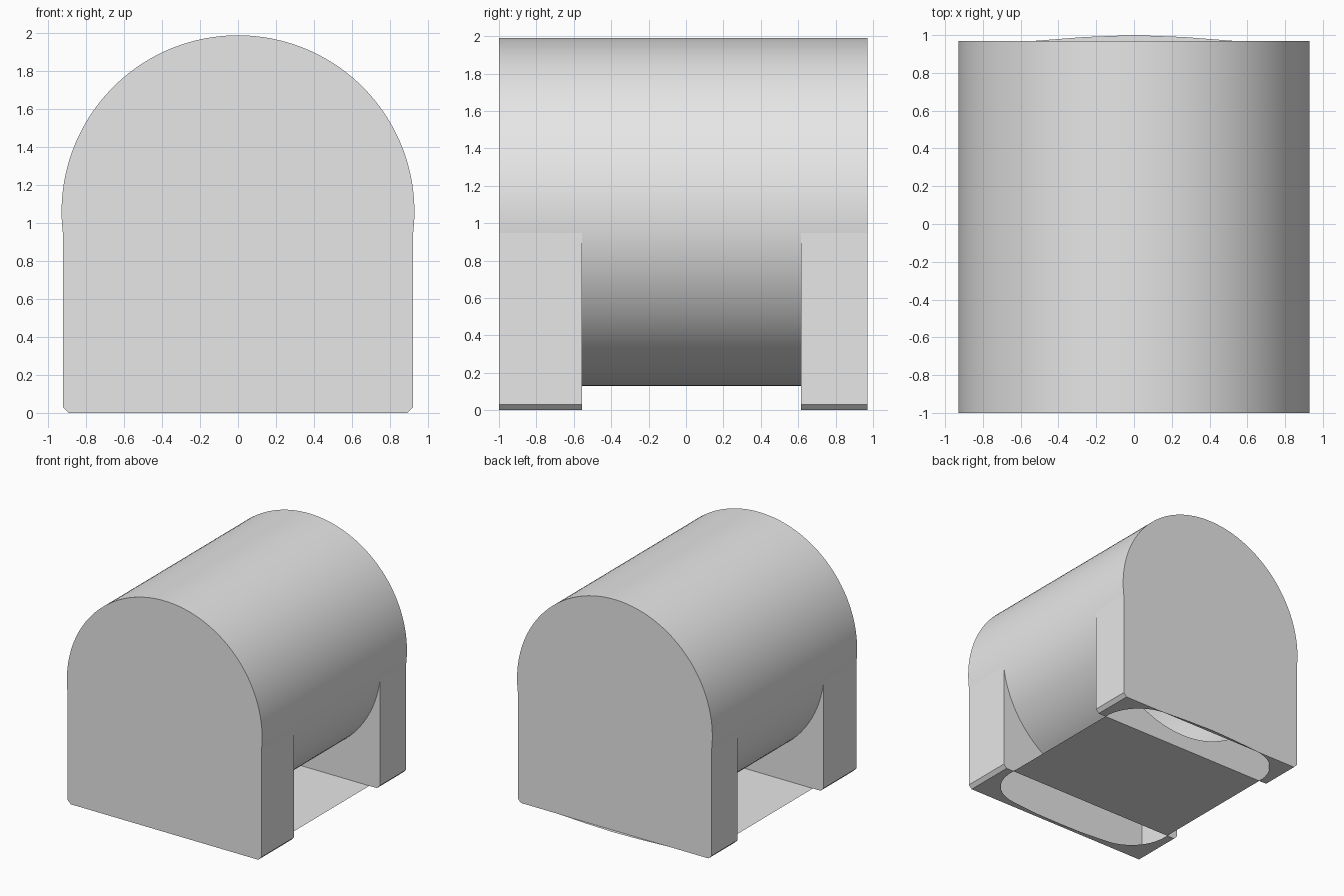
import bpy, bmesh, math
from mathutils import Vector

cube = bpy.data.objects.get("Cube")
if cube:
    bpy.data.objects.remove(cube, do_unlink=True)

# Main dimensions
R, AXIS = 0.93, 1.06            # barrel radius and axis height
W, BEVEL = 0.923, 0.03          # half width of the feet and their bottom bevel
FRONT, BACK = -1.0, 0.97
INNER_FRONT, INNER_BACK = -0.555, 0.615
DIP = math.acos(W / R)          # angle below the axis where the sides begin
SHEET = 0.82                    # half width of the floor sheet

grey = bpy.data.materials.new("plain grey")
grey.use_nodes = True
grey.diffuse_color = (0.8, 0.8, 0.8, 1)
grey.node_tree.nodes["Principled BSDF"].inputs["Base Color"].default_value = (0.8, 0.8, 0.8, 1)


def arc(cx, cy, r, start, end, n):
    return [(cx + r * math.cos(start + (end - start) * i / n),
             cy + r * math.sin(start + (end - start) * i / n)) for i in range(n + 1)]


def add_face(bm, points, outward):
    """Add a polygon turned to face the outward direction."""
    face = bm.faces.new([bm.verts.new(p) for p in points])
    face.normal_update()
    if face.normal.dot(Vector(outward)) < 0:
        face.normal_flip()


def add_strip(bm, profile, ys):
    """Sweep an x-z profile along y, facing away from the barrel axis."""
    for (xa, za), (xb, zb) in zip(profile, profile[1:]):
        out = (xa + xb, 0, za + zb - 2 * AXIS)
        for y0, y1 in zip(ys, ys[1:]):
            add_face(bm, [(xa, y0, za), (xb, y0, zb), (xb, y1, zb), (xa, y1, za)], out)


def finish(bm, name):
    bmesh.ops.remove_doubles(bm, verts=bm.verts, dist=0.0002)
    mesh = bpy.data.meshes.new(name)
    bm.to_mesh(mesh)
    bm.free()
    mesh.materials.append(grey)
    obj = bpy.data.objects.new(name, mesh)
    bpy.context.collection.objects.link(obj)
    bpy.ops.object.select_all(action='DESELECT')
    obj.select_set(True)
    bpy.context.view_layer.objects.active = obj
    bpy.ops.object.shade_smooth_by_angle(angle=math.radians(30))


upper = arc(0, AXIS, R, -DIP, math.pi + DIP, 72)
lower = arc(0, AXIS, R, math.pi + DIP, 2 * math.pi - DIP, 60)
leg = [(W, BEVEL), (W - BEVEL, 0)]
mirrored_leg = [(-x, z) for x, z in reversed(leg)]

# Barrel: full-length vault with a round belly between the feet
bm = bmesh.new()
add_strip(bm, upper, [FRONT, INNER_FRONT, INNER_BACK, BACK])
add_strip(bm, lower, [INNER_FRONT, INNER_BACK])
finish(bm, "barrel")

# Rounded footprint: corner arcs joined by a slightly bowed end
CORNER = 0.35
CX = SHEET - CORNER


def footprint_end(tip, side):
    """Half an end of the footprint, from the straight edge to the middle."""
    shoulder = tip - 0.03
    curve = arc(CX, shoulder - CORNER, CORNER, 0, math.pi / 2 - 0.08, 14)
    bow = [(CX * (1 - t), tip - 0.03 * (1 - t) ** 2) for t in (0.25, 0.5, 0.75, 1)]
    return [(x, side * y) for x, y in curve + bow]


# Hollow feet: outer wall, sides, and inner wall open to the barrel
for name, outer, inner, side in (("front_foot", FRONT, INNER_FRONT, -1),
                                 ("back_foot", BACK, INNER_BACK, 1)):
    bm = bmesh.new()
    end_wall = upper + mirrored_leg[::-1] + leg[::-1]
    end_wall = upper + [(-W, BEVEL), (BEVEL - W, 0), (W - BEVEL, 0), (W, BEVEL)]
    add_face(bm, [(x, outer, z) for x, z in end_wall], (0, side, 0))
    inner_wall = lower + leg + mirrored_leg
    add_face(bm, [(x, inner, z) for x, z in inner_wall], (0, -side, 0))
    for s in (1, -1):
        add_strip(bm, [(s * x, z) for x, z in [upper[0]] + leg], [outer, inner])

    # Underside, leaving the footprint open
    half = footprint_end(1.0 if side > 0 else 0.97, side)
    edge = W - BEVEL
    for s in (1, -1):
        if side > 0:
            rim = [p for p in half if p[1] < BACK] + [(0.52, BACK)]
        else:
            rim = half + [(0, outer)]
        ring = [(SHEET, inner)] + rim + [(edge, outer), (edge, inner)]
        add_face(bm, [(s * x, y, 0) for x, y in ring], (0, 0, -1))
    finish(bm, name)

# Floor sheet between the feet, and its sliver showing behind the back foot
bm = bmesh.new()
add_face(bm, [(x, y, 0) for x, y in ((-SHEET, INNER_FRONT), (SHEET, INNER_FRONT),
                                     (SHEET, INNER_BACK), (-SHEET, INNER_BACK))], (0, 0, -1))
add_face(bm, [(0.52, BACK, 0), (0.26, 0.99, 0), (0, 1, 0),
              (-0.26, 0.99, 0), (-0.52, BACK, 0)], (0, 0, -1))
finish(bm, "floor_sheet")
